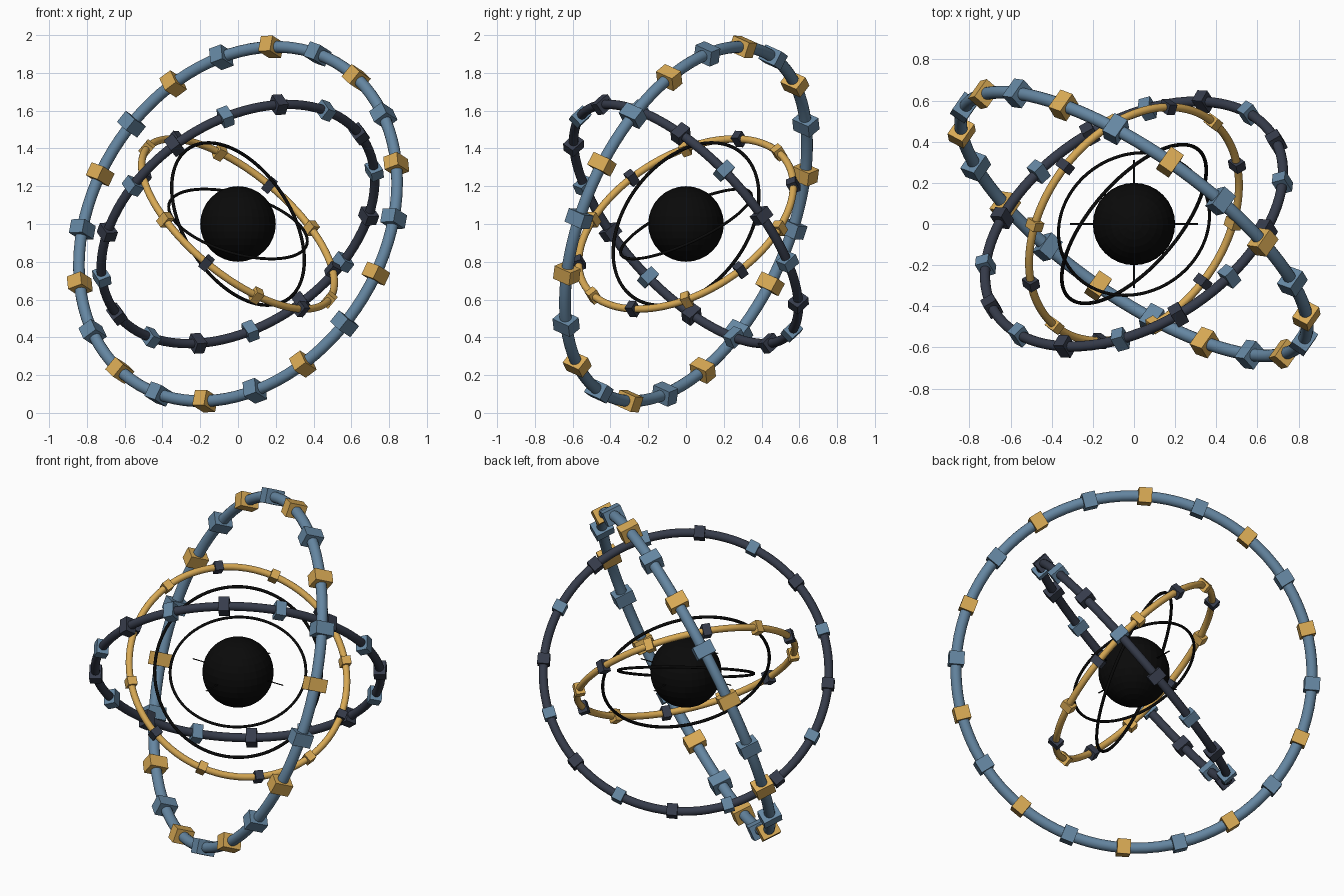
import bpy, bmesh
from math import pi
from mathutils import Matrix, Vector

if "Cube" in bpy.data.objects:
    bpy.data.objects.remove(bpy.data.objects["Cube"])

CENTRE = Vector((0, 0, 1))


def material(name, rgb):
    m = bpy.data.materials.new(name)
    m.diffuse_color = (*rgb, 1)
    m.use_nodes = True
    m.node_tree.nodes["Principled BSDF"].inputs["Base Color"].default_value = m.diffuse_color
    return m


BLUE = material("steel_blue", (0.13, 0.24, 0.36))
GOLD = material("gold", (0.69, 0.40, 0.09))
DARK = material("dark_slate", (0.037, 0.045, 0.07))
BLACK = material("black", (0.003, 0.003, 0.003))


def frame(normal, start):
    """Matrix with z along the ring normal and x towards the first block."""
    n = Vector(normal).normalized()
    u = Vector(start)
    u = (u - n * u.dot(n)).normalized()
    rot = Matrix((u, n.cross(u), n)).transposed().to_4x4()
    return Matrix.Translation(CENTRE) @ rot


def torus(name, mat, radius, tube, mtx, sides=16):
    bpy.ops.mesh.primitive_torus_add(major_radius=radius, minor_radius=tube,
                                     major_segments=96, minor_segments=sides)
    ob = bpy.context.object
    ob.name = name
    ob.matrix_world = mtx
    ob.data.materials.append(mat)
    bpy.ops.object.shade_smooth()


def mesh_object(name, bm, mat, mtx):
    me = bpy.data.meshes.new(name)
    bm.to_mesh(me)
    bm.free()
    me.materials.append(mat)
    ob = bpy.data.objects.new(name, me)
    ob.matrix_world = mtx
    bpy.context.collection.objects.link(ob)


def blocks(name, mat, radius, count, offset, mtx):
    """Every second block around a ring; block size follows the ring radius."""
    bm = bmesh.new()
    size = Matrix.Diagonal((0.085 * radius, 0.075 * radius, 0.11 * radius, 1))
    for i in range(offset, count, 2):
        place = Matrix.Rotation(2 * pi * i / count, 4, 'Z') @ Matrix.Translation((radius, 0, 0))
        bmesh.ops.create_cube(bm, size=1, matrix=place @ size)
    mesh_object(name, bm, mat, mtx)


# Three block-studded rings: name, tube colour, even/odd block colours, radius, count, normal, first block
RINGS = [
    ("outer_ring", BLUE, GOLD, BLUE, 1.0, 20, (0.539, 0.768, -0.347), (0.175, 0.302, 0.942)),
    ("middle_ring", DARK, DARK, BLUE, 0.8, 16, (0.425, -0.668, -0.611), (0.207, -0.427, 0.634)),
    ("inner_ring", GOLD, DARK, GOLD, 0.627, 12, (0.581, -0.422, 0.695), (0.17, 0.58, 0.21)),
]
for name, tube_mat, even, odd, r, count, normal, start in RINGS:
    mtx = frame(normal, start)
    torus(name, tube_mat, r, 0.031 * r, mtx)
    blocks(name + "_blocks_a", even, r, count, 0, mtx)
    blocks(name + "_blocks_b", odd, r, count, 1, mtx)

# Two thin wire rings
torus("wire_ring_large", BLACK, 0.478, 0.009, frame((0.679, -0.591, 0.437), (0, 0, 1)), 8)
torus("wire_ring_small", BLACK, 0.38, 0.008, frame((0.26, -0.41, 0.873), (1, 0, 0)), 8)

# Core sphere
bpy.ops.mesh.primitive_uv_sphere_add(segments=32, ring_count=16, radius=0.2, location=CENTRE)
core = bpy.context.object
core.name = "core_sphere"
core.data.materials.append(BLACK)

# Flat cross strips through the core
bm = bmesh.new()
for sx, sy in ((0.62, 0.012), (0.012, 0.62)):
    bmesh.ops.create_grid(bm, x_segments=1, y_segments=1, size=0.5,
                          matrix=Matrix.Diagonal((sx, sy, 1, 1)))
mesh_object("core_cross", bm, BLACK, Matrix.Translation(CENTRE))
